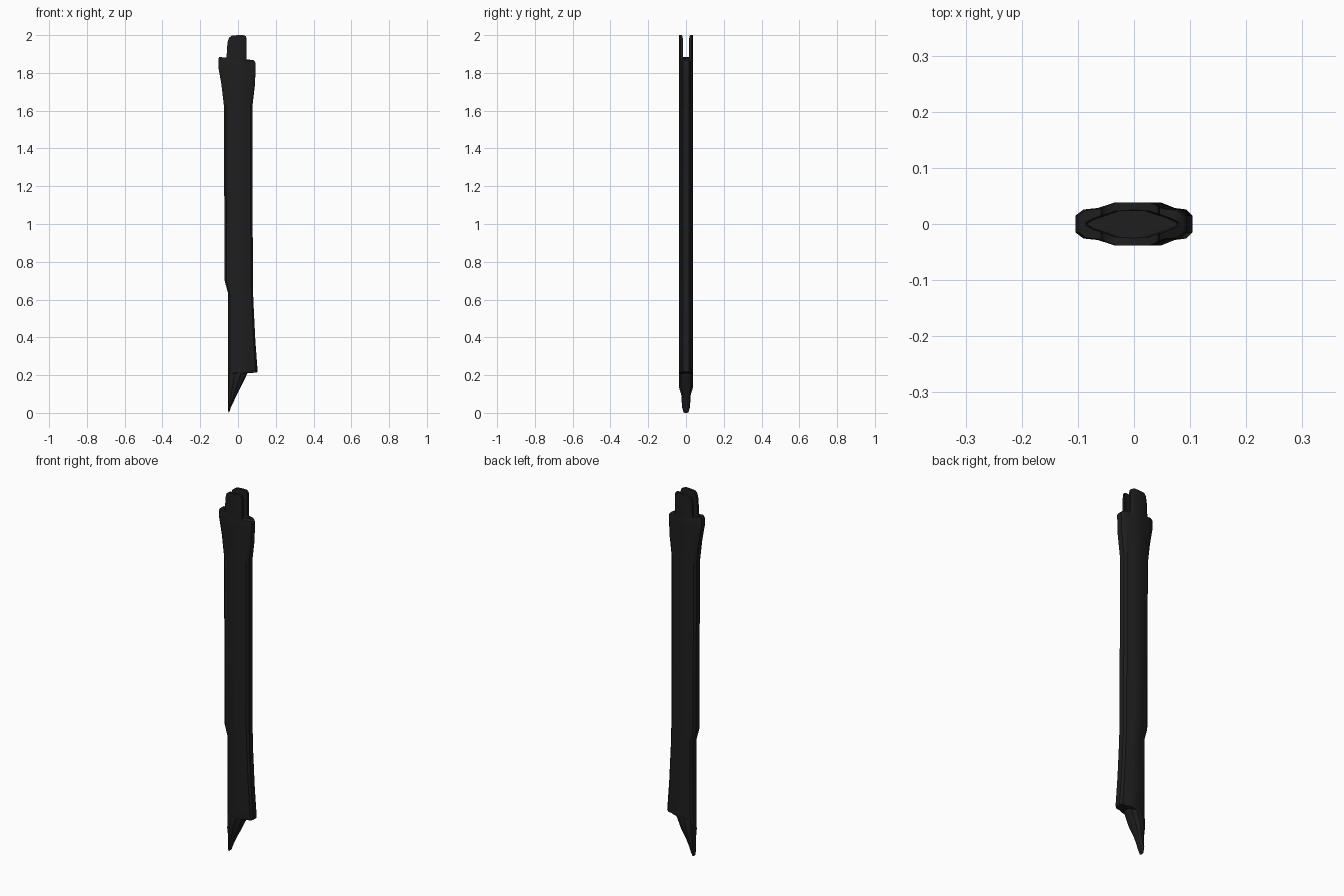
import bpy, bmesh, math

if "Cube" in bpy.data.objects:
    bpy.data.objects.remove(bpy.data.objects["Cube"])

mat = bpy.data.materials.new("matte black")
mat.diffuse_color = (0.013, 0.013, 0.0135, 1)
mat.use_nodes = True
mat.node_tree.nodes["Principled BSDF"].inputs["Base Color"].default_value = mat.diffuse_color


def finish(bm, name, angle):
    bmesh.ops.recalc_face_normals(bm, faces=bm.faces)
    me = bpy.data.meshes.new(name)
    bm.to_mesh(me)
    bm.free()
    me.materials.append(mat)
    ob = bpy.data.objects.new(name, me)
    bpy.context.collection.objects.link(ob)
    bpy.ops.object.select_all(action='DESELECT')
    ob.select_set(True)
    bpy.context.view_layer.objects.active = ob
    bpy.ops.object.shade_smooth_by_angle(angle=math.radians(angle))
    return ob


def loft(bm, rings):
    for a, b in zip(rings, rings[1:]):
        n = len(a)
        for i in range(n):
            bm.faces.new((a[i], a[(i + 1) % n], b[(i + 1) % n], b[i]))
    bm.faces.new(rings[0])
    bm.faces.new(rings[-1])


# half cross-section: (fraction of width, half depth relative to the middle)
OUTER = [(0, .4), (.07, .68), (.2, .75), (.35, 1), (.65, 1), (.8, .75), (.93, .68), (1, .4)]
LENS = [(0, .1), (.07, .35), (.2, .65), (.35, 1), (.65, 1), (.8, .65), (.93, .35), (1, .1)]


def ring(bm, left, right, z_left, z_right, h, prof=OUTER):
    pts = [(f, -y) for f, y in prof] + [(f, y) for f, y in reversed(prof)]
    return [bm.verts.new((left + (right - left) * f, y * h,
                          z_left + (z_right - z_left) * f)) for f, y in pts]


# scabbard body: left x, right x, left z, right z, half depth
rows = [
    (-.051, -.045, .000, .006, .013),
    (-.053, -.037, .030, .032, .021),
    (-.053, -.006, .095, .095, .025),
    (-.053, .014, .135, .135, .037),
    (-.053, .050, .205, .210, .038),
    (-.053, .100, .212, .214, .038),
    (-.053, .104, .225, .220, .038),
    (-.053, .092, .40, .38, .038),
    (-.053, .081, .635, .60, .038),
    (-.071, .079, .70, .70, .038),
    (-.073, .077, 1.2, 1.2, .038),
    (-.075, .077, 1.63, 1.63, .038),
    (-.088, .090, 1.74, 1.74, .038),
    (-.104, .093, 1.83, 1.82, .038),
    (-.104, .094, 1.876, 1.85, .038),
    (-.099, .089, 1.884, 1.860, .036),
]
bm = bmesh.new()
rings = [ring(bm, *r) for r in rows]
# shallow throat opening
rings.append(ring(bm, -.086, .080, 1.883, 1.868, .026, LENS))
rings.append(ring(bm, -.082, .076, 1.82, 1.82, .023, LENS))
loft(bm, rings)
finish(bm, "scabbard_body", 35)

# throat tabs: x, outer y, inner y, top z
cols = [
    (-.061, .028, .016, 1.88), (-.056, .029, .016, 1.96), (-.047, .033, .018, 1.987),
    (-.033, .038, .023, 1.997), (.0, .038, .025, 2.0), (.028, .038, .023, 2.0),
    (.043, .032, .018, 1.994), (.046, .030, .016, 1.97),
]
for side, name in ((-1, "front_throat_tab"), (1, "back_throat_tab")):
    bm = bmesh.new()
    loft(bm, [[bm.verts.new(p) for p in (
        (x, side * yo, 1.845), (x, side * yo, z), (x, side * yi, z), (x, side * yi, 1.845))]
        for x, yo, yi, z in cols])
    finish(bm, name, 40)
